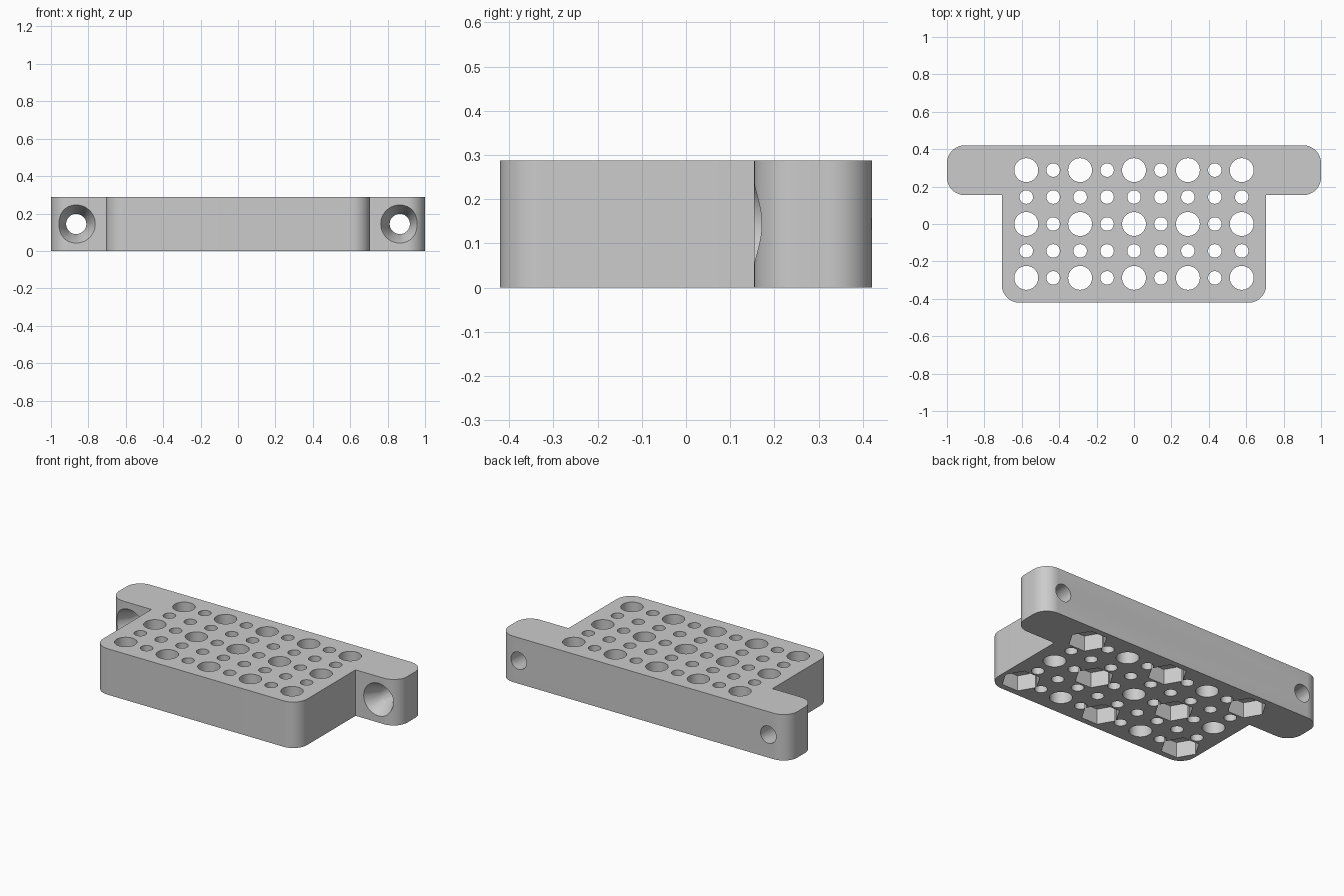
import bpy
import bmesh
from math import pi, cos, sin
from mathutils import Matrix, Vector

if "Cube" in bpy.data.objects:
    bpy.data.objects.remove(bpy.data.objects["Cube"])

PITCH = 0.288                # spacing of the large holes, also the thickness
HEIGHT = PITCH
BACK, STEP = 0.421, 0.154    # rear face and flange front face
BODY, FLANGE = 0.707, 1.0    # half widths
FILLET = 0.096

grey = bpy.data.materials.new("plain grey")
grey.use_nodes = True
color = (0.6, 0.6, 0.6, 1)
grey.diffuse_color = color
grey.node_tree.nodes["Principled BSDF"].inputs["Base Color"].default_value = color


def make_object(name, bm):
    bmesh.ops.recalc_face_normals(bm, faces=bm.faces)
    mesh = bpy.data.meshes.new(name)
    bm.to_mesh(mesh)
    bm.free()
    mesh.materials.append(grey)
    obj = bpy.data.objects.new(name, mesh)
    bpy.context.collection.objects.link(obj)
    return obj


def add_cone(bm, center, r1, r2, depth, sides=40, turn=Matrix()):
    bmesh.ops.create_cone(bm, cap_ends=True, segments=sides, radius1=r1, radius2=r2,
                          depth=depth, matrix=Matrix.Translation(center) @ turn)


def fillet(x, y, start):
    """Quarter-circle corner of the outline, centred on x, y."""
    steps = 12
    return [(x + FILLET * cos(start + pi / 2 * i / steps),
             y + FILLET * sin(start + pi / 2 * i / steps)) for i in range(steps + 1)]


# Plate: right half of the T outline, mirrored and extruded
half = fillet(BODY - FILLET, -BACK + FILLET, -pi / 2)
half += [(BODY, STEP)]
half += fillet(FLANGE - FILLET, STEP + FILLET, -pi / 2)
half += fillet(FLANGE - FILLET, BACK - FILLET, 0)
outline = half + [(-x, y) for x, y in reversed(half)]
bm = bmesh.new()
base = bm.faces.new([bm.verts.new((x, y, 0)) for x, y in outline])
top = bmesh.ops.extrude_face_region(bm, geom=[base])
bmesh.ops.translate(bm, vec=(0, 0, HEIGHT),
                    verts=[v for v in top["geom"] if isinstance(v, bmesh.types.BMVert)])
plate = make_object("mounting_plate", bm)

# Vertical holes: large on the full pitch, small on the half pitch
holes = bmesh.new()
for i in range(-4, 5):
    for j in range(-2, 3):
        r = 0.064 if i % 2 == 0 and j % 2 == 0 else 0.036
        add_cone(holes, Vector((i * PITCH / 2, j * PITCH / 2, HEIGHT / 2)), r, r, 1)

# Hexagonal nut pockets in the underside, under every other large hole
pockets = bmesh.new()
corner = Matrix.Rotation(pi / 2, 4, "Z")
for i in range(-2, 3):
    for j in range(-1, 2):
        if (i + j) % 2 == 1:
            add_cone(pockets, Vector((i * PITCH, j * PITCH, 0)), 0.111, 0.111, 0.192, 6, corner)

# Flange screw holes with countersinks opening to the front
screws, sinks = bmesh.new(), bmesh.new()
to_back = Matrix.Rotation(-pi / 2, 4, "X")
for side in (-1, 1):
    x = side * 0.865
    add_cone(screws, Vector((x, STEP, HEIGHT / 2)), 0.054, 0.054, 1, turn=to_back)
    add_cone(sinks, Vector((x, STEP + 0.04, HEIGHT / 2)), 0.112, 0.052, 0.12, turn=to_back)

# Cut everything out of the plate
bpy.ops.object.select_all(action="DESELECT")
plate.select_set(True)
bpy.context.view_layer.objects.active = plate
cuts = {"holes": holes, "nut_pockets": pockets, "screw_holes": screws, "countersinks": sinks}
for name, cutter_mesh in cuts.items():
    cutter = make_object(name + "_cutter", cutter_mesh)
    cutter.hide_render = True
    mod = plate.modifiers.new(name, "BOOLEAN")
    mod.operation, mod.solver, mod.object = "DIFFERENCE", "EXACT", cutter
    bpy.ops.object.modifier_apply(modifier=name)
    bpy.data.objects.remove(cutter)

bpy.ops.object.shade_smooth_by_angle(angle=pi / 6)
